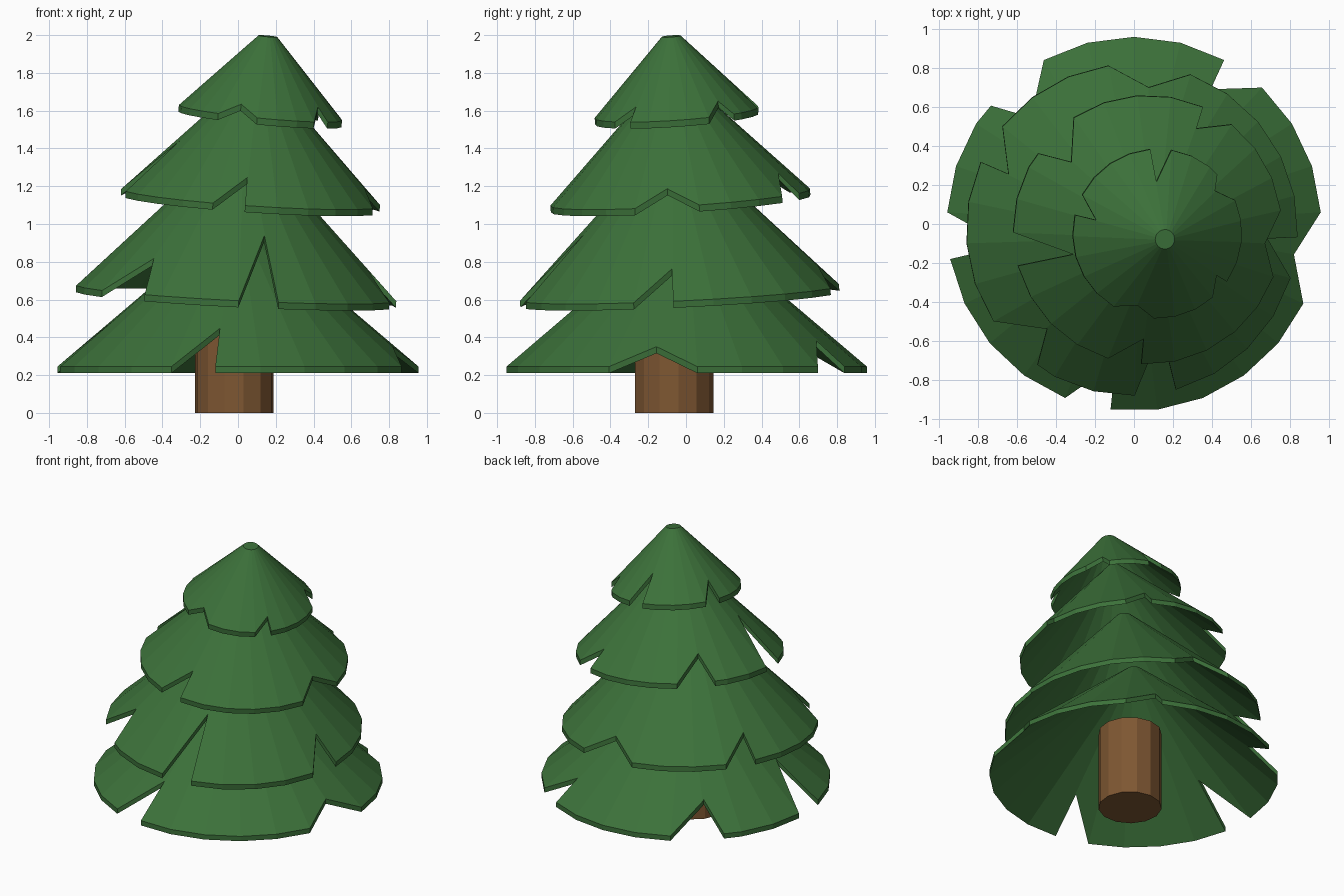
import bpy, bmesh, math
from mathutils import Vector

if "Cube" in bpy.data.objects:
    bpy.data.objects.remove(bpy.data.objects["Cube"])

SEG = 25          # sides of every branch cone
CAP = 0.05        # radius of the small flat tip
THICK = 0.035     # shell thickness, measured downwards


def material(name, rgb):
    m = bpy.data.materials.new(name)
    m.diffuse_color = (*rgb, 1)
    m.use_nodes = True
    m.node_tree.nodes["Principled BSDF"].inputs["Base Color"].default_value = m.diffuse_color
    return m


green = material("needle green", (0.045, 0.165, 0.042))
brown = material("bark brown", (0.21, 0.095, 0.032))


def finish(bm, name, mat):
    bmesh.ops.recalc_face_normals(bm, faces=bm.faces)
    me = bpy.data.meshes.new(name)
    bm.to_mesh(me)
    bm.free()
    me.materials.append(mat)
    ob = bpy.data.objects.new(name, me)
    bpy.context.collection.objects.link(ob)
    return ob


def rim_scale(k, notches):
    """1 on the plain rim, smaller inside a notch (start, end, apex, depth)."""
    for a, b, c, t in notches:
        d = (k - a) % SEG
        if d < b - a:
            f = d / (c - a) if d <= c - a else (b - a - d) / (b - c)
            return 1 - (1 - t) * f
    return 1.0


def tier(name, centre, lean, radius, height, rot, notches):
    """Notched hollow cone; notch positions are counted in rim sides from rot."""
    steps = set(range(SEG))
    for a, b, c, t in notches:
        steps |= {a % SEG, b % SEG, c % SEG}
    steps = sorted(steps)
    turn = Vector((0, 0, 1)).rotation_difference(Vector((*lean, 1)))
    bm = bmesh.new()

    def point(k, r, drop):
        half = math.pi / SEG
        ang = math.radians(rot) + k * 2 * half
        flat = math.cos(half) / math.cos((k % 1) * 2 * half - half)
        z = height * (radius - r) / (radius - CAP) - drop
        p = Vector((r * flat * math.cos(ang), r * flat * math.sin(ang), z))
        return bm.verts.new(turn @ p + Vector(centre))

    rings = []
    for drop in (0, THICK):
        rings.append([point(k, CAP, drop) for k in steps])
        rings.append([point(k, radius * rim_scale(k, notches), drop) for k in steps])
    top, rim, top_in, rim_in = rings
    n = len(steps)
    for i in range(n):
        j = (i + 1) % n
        for p, q in ((top, rim), (rim, rim_in), (rim_in, top_in)):
            bm.faces.new((p[i], p[j], q[j], q[i]))
    bm.faces.new(top)
    bm.faces.new(top_in)
    return finish(bm, name, green)


# Branch tiers, bottom to top
tier("branches_bottom", (0, 0, 0.245), (0, 0), 0.958, 0.77, 90,
     [(22, 23, 22.94, 0.83), (17, 19, 18, 0.87), (11, 12, 11.97, 0.75),
      (2, 3.5, 3.05, 0.79), (6, 7, 6.92, 0.69)])
tier("branches_lower", (-0.01, -0.03, 0.635), (0.05, -0.048), 0.85, 0.81, 98.2,
     [(23, 25, 24, 0.87), (17, 18, 17.96, 0.81), (12, 13, 12.97, 0.61),
      (8, 9.5, 9.03, 0.785), (3, 4, 3.97, 0.83)])
tier("branches_upper", (0.07, -0.03, 1.14), (0.067, -0.065), 0.69, 0.65, 94.6,
     [(22, 23, 22.97, 0.84), (2, 3.5, 3.03, 0.78), (6, 7, 6.97, 0.6),
      (11, 12, 11.97, 0.8), (17, 19, 18, 0.87)])
tier("branches_top", (0.12, -0.05, 1.59), (0.095, -0.07), 0.435, 0.407, 95,
     [(24, 25, 24.96, 0.64), (4, 5, 4.96, 0.77), (10, 12, 11, 0.87),
      (15, 16, 15.96, 0.84), (20, 21.5, 21.03, 0.84)])

# Trunk
bm = bmesh.new()
bmesh.ops.create_cone(bm, cap_ends=True, segments=13, radius1=0.21, radius2=0.21, depth=0.57)
bmesh.ops.translate(bm, verts=bm.verts, vec=(-0.02, -0.065, 0.285))
finish(bm, "trunk", brown)
